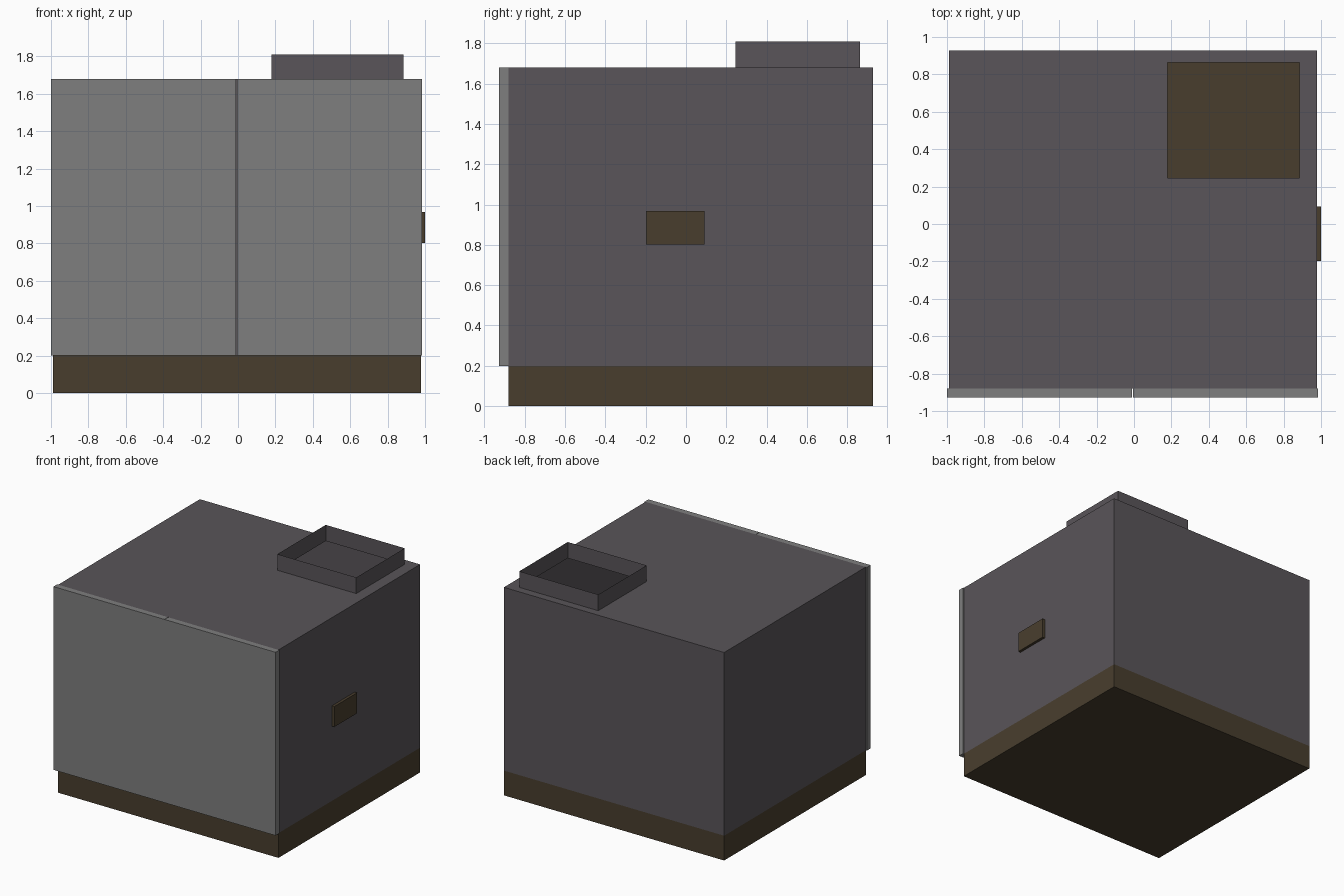
import bpy, bmesh

if "Cube" in bpy.data.objects:
    bpy.data.objects.remove(bpy.data.objects["Cube"])


def material(name, rgb):
    m = bpy.data.materials.new(name)
    m.diffuse_color = (*rgb, 1.0)
    m.use_nodes = True
    m.node_tree.nodes["Principled BSDF"].inputs["Base Color"].default_value = m.diffuse_color
    return m


PANEL = material("dark_panel", (0.10, 0.09, 0.10))
BROWN = material("brown", (0.066, 0.048, 0.027))
DOOR = material("door_grey", (0.21, 0.21, 0.21))


def finish(name, bm, mat):
    mesh = bpy.data.meshes.new(name)
    bm.to_mesh(mesh)
    bm.free()
    mesh.materials.append(mat)
    obj = bpy.data.objects.new(name, mesh)
    bpy.context.collection.objects.link(obj)
    return obj


def box_bm(x, y, z, skip=()):
    """Box from (min, max) ranges; skip lists outward axes such as '+z' to leave open."""
    bm = bmesh.new()
    bmesh.ops.create_cube(bm, size=1)
    bm.normal_update()
    dirs = [("-" if f.normal[i] < 0 else "+") + "xyz"[i]
            for f in bm.faces for i in range(3) if abs(f.normal[i]) > 0.5]
    doomed = [f for f, d in zip(bm.faces, dirs) if d in skip]
    bmesh.ops.delete(bm, geom=doomed, context='FACES_ONLY')
    for v in bm.verts:
        v.co = [r[0] if c < 0 else r[1] for c, r in zip(v.co, (x, y, z))]
    return bm


X, Y = (-0.99, 0.978), (-0.88, 0.927)
VX, VY = (0.18, 0.885), (0.245, 0.863)
FLOOR, ROOF, TOP = 0.2, 1.68, 1.81

# Plinth
finish("base", box_bm(X, Y, (0, FLOOR)), BROWN)

# Hollow sheet cabinet, open behind the doors, with a roof opening under the vent
bm = box_bm(X, Y, (FLOOR, ROOF), ("-z", "-y", "+z"))


def ring(xr, yr):
    return [bm.verts.new((xr[i], yr[j], ROOF)) for i, j in ((0, 0), (1, 0), (1, 1), (0, 1))]


outer, inner = ring(X, Y), ring(VX, VY)
for i in range(4):
    j = (i + 1) % 4
    bm.faces.new((outer[i], outer[j], inner[j], inner[i]))
bmesh.ops.remove_doubles(bm, verts=bm.verts[:], dist=1e-5)
finish("cabinet_body", bm, PANEL)

# Open sheet vent collar on the roof
finish("roof_vent", box_bm(VX, VY, (ROOF, TOP), ("-z", "+z")), PANEL)

# Pair of front doors with a hairline seam
MID, GAP = -0.008, 0.0015
for name, xr in (("left_door", (-1.0, MID - GAP)), ("right_door", (MID + GAP, 0.985))):
    finish(name, box_bm(xr, (-0.927, -0.88), (FLOOR, ROOF)), DOOR)

# Small plate on the right wall
finish("side_plate", box_bm((0.978, 1.0), (-0.198, 0.093), (0.803, 0.968)), BROWN)
